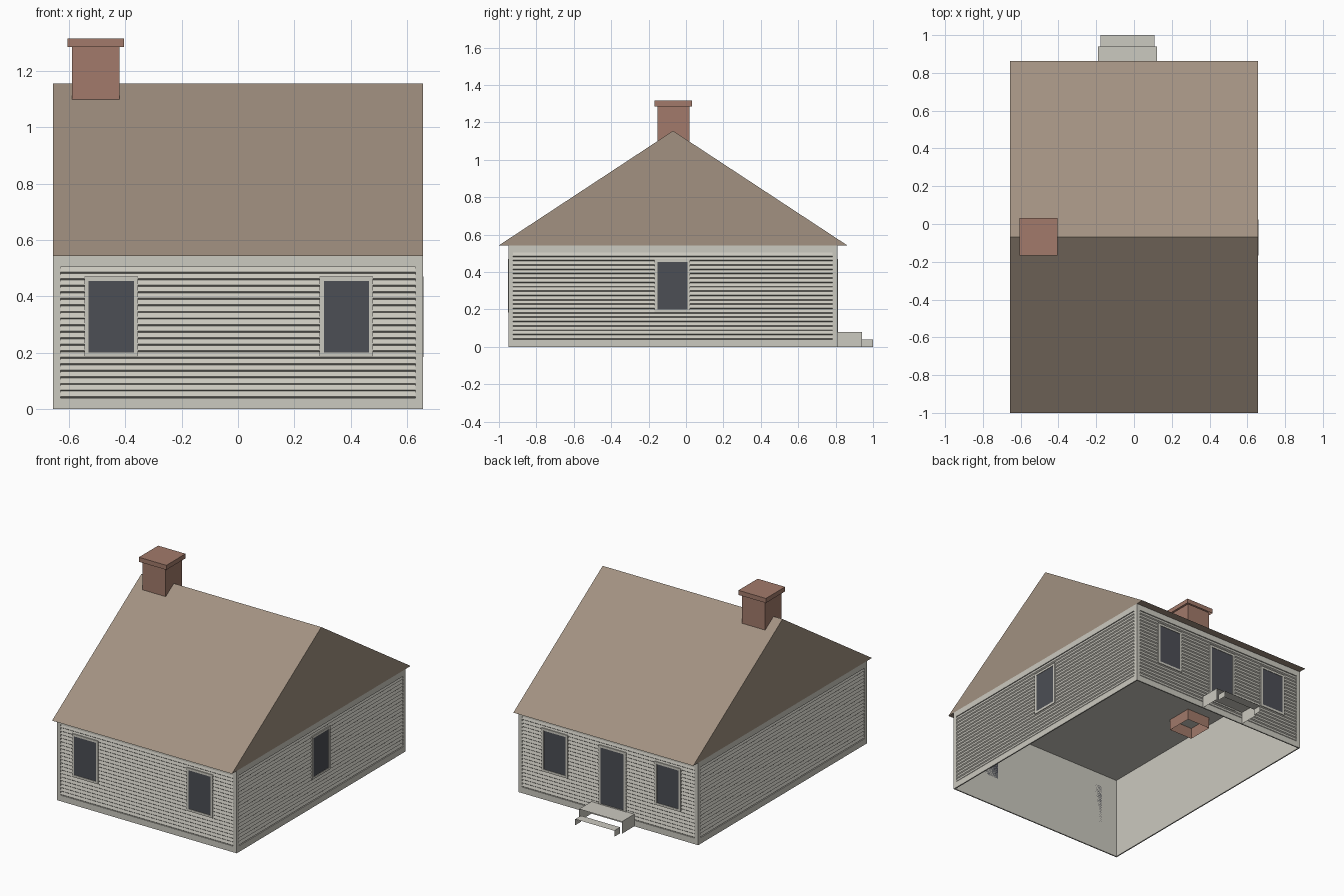
import bpy, bmesh
from mathutils import Vector

cube = bpy.data.objects.get("Cube")
if cube:
    bpy.data.objects.remove(cube, do_unlink=True)


def material(name, rgb):
    m = bpy.data.materials.new(name)
    m.use_nodes = True
    m.diffuse_color = (*rgb, 1)
    bsdf = m.node_tree.nodes["Principled BSDF"]
    bsdf.inputs["Base Color"].default_value = (*rgb, 1)
    bsdf.inputs["Roughness"].default_value = 0.9
    return m


PAINT = material("off_white_paint", (0.60, 0.585, 0.525))
ROOF = material("brown_shingle", (0.36, 0.285, 0.22))
BRICK = material("red_brick", (0.36, 0.195, 0.145))
GLASS = material("dark_glass", (0.072, 0.077, 0.09))


def finish(name, bm, mat):
    mesh = bpy.data.meshes.new(name)
    bm.to_mesh(mesh)
    bm.free()
    mesh.materials.append(mat)
    obj = bpy.data.objects.new(name, mesh)
    bpy.context.collection.objects.link(obj)
    return obj


def box(name, lo, hi, mat, drop=()):
    """Box between two corners, leaving out the faces that point along drop."""
    bm = bmesh.new()
    bmesh.ops.create_cube(bm, size=1)
    lost = [f for f in bm.faces if any(f.normal.dot(Vector(d)) > 0.9 for d in drop)]
    bmesh.ops.delete(bm, geom=lost, context='FACES')
    for v in bm.verts:
        v.co = Vector([a + (b - a) * (c + 0.5) for a, b, c in zip(lo, hi, v.co)])
    return finish(name, bm, mat)


DOWN, UP, BACK, FRONT = (0, 0, -1), (0, 0, 1), (0, 1, 0), (0, -1, 0)
HX, Y0, Y1, TOP = 0.656, -0.95, 0.81, 0.543
SKIN = 0.008

# Each wall maps (along, height, outward offset) to the world
WALLS = {
    "front": (-HX, HX, lambda u, z, d: (u, Y0 - d, z)),
    "back": (-HX, HX, lambda u, z, d: (u, Y1 + d, z)),
    "left": (Y0, Y1, lambda u, z, d: (HX + d, u, z)),
    "right": (Y0, Y1, lambda u, z, d: (-HX - d, u, z)),
}


def wall_box(name, wall, u0, u1, z0, z1, d0, d1, mat):
    at = WALLS[wall][2]
    a, b = at(u0, z0, d0), at(u1, z1, d1)
    return box(name, [min(p) for p in zip(a, b)], [max(p) for p in zip(a, b)], mat)


def siding(wall, u0, u1, z0, z1, rows):
    """Lapped boards as one zigzag sheet."""
    at = WALLS[wall][2]
    step = (z1 - z0) / rows
    profile = []
    for i in range(rows):
        profile += [(z0 + i * step, -0.007), (z0 + i * step + 0.005, -0.001)]
    profile.append((z1, -0.007))
    bm = bmesh.new()
    ends = [[bm.verts.new(at(u, z, d)) for u in (u0, u1)] for z, d in profile]
    for (a, b), (c, e) in zip(ends, ends[1:]):
        bm.faces.new((a, b, e, c))
    # Make the faces point out of the house
    out = Vector(at(0, 0, 1)) - Vector(at(0, 0, 0))
    bm.normal_update()
    for f in bm.faces:
        if f.normal.dot(out) < 0:
            f.normal_flip()
    return finish(wall + "_siding", bm, PAINT)


def opening(name, wall, u, z0, z1, width=0.19, border=0.015):
    """Glazed pane with a raised frame around it."""
    a, b = u - width / 2, u + width / 2
    frame = [(a, a + border, z0, z1), (b - border, b, z0, z1),
             (a + border, b - border, z1 - border, z1),
             (a + border, b - border, z0, z0 + border)]
    for side, f in zip(("side_a", "side_b", "head", "sill"), frame):
        wall_box(f"{name}_{side}", wall, *f, -SKIN, 0.003, PAINT)
    wall_box(name + "_pane", wall, a + border, b - border,
             z0 + border, z1 - border, -SKIN, 0.0005, GLASS)


# House shell, open underneath
box("house_shell", (-HX + SKIN, Y0 + SKIN, 0), (HX - SKIN, Y1 - SKIN, TOP - 0.002),
    PAINT, [DOWN])

# Flat trim and lapped boards on every wall
EDGE = 0.026
for wall, (u0, u1, at) in WALLS.items():
    wall_box(wall + "_base_trim", wall, u0, u1, 0, 0.04, -SKIN, 0, PAINT)
    wall_box(wall + "_top_trim", wall, u0, u1, 0.505, TOP, -SKIN, 0, PAINT)
    wall_box(wall + "_corner_a", wall, u0, u0 + EDGE, 0.04, 0.505, -SKIN, 0, PAINT)
    wall_box(wall + "_corner_b", wall, u1 - EDGE, u1, 0.04, 0.505, -SKIN, 0, PAINT)
    siding(wall, u0 + EDGE, u1 - EDGE, 0.04, 0.505, 20)

# Windows and door
for i, (wall, u) in enumerate([("front", -0.45), ("front", 0.385), ("left", -0.0725),
                               ("back", -0.435), ("back", 0.39)]):
    opening(f"{wall}_window_{i + 1}", wall, u, 0.185, 0.47)
opening("back_door", "back", -0.03, 0.07, 0.47, 0.2)

# Gable roof as a solid prism
bm = bmesh.new()
section = [(-1, TOP), (0.862, TOP), (-0.069, 1.155)]
near, far = ([bm.verts.new((x, y, z)) for y, z in section] for x in (-HX, HX))
bm.faces.new(near)
bm.faces.new(far)
for i in range(3):
    j = (i + 1) % 3
    bm.faces.new((near[i], near[j], far[j], far[i]))
bmesh.ops.recalc_face_normals(bm, faces=bm.faces)
finish("roof", bm, ROOF)

# Chimney shaft with a hollow cap
box("chimney_shaft", (-0.59, -0.153, 0.468), (-0.42, 0.018, 1.29), BRICK, [DOWN, UP])
box("chimney_cap", (-0.605, -0.168, 1.286), (-0.405, 0.032, 1.316), BRICK, [DOWN])

# Open back steps: treads with side panels and no risers
box("upper_step", (-0.19, Y1, 0), (0.122, 0.94, 0.08), PAINT, [DOWN, BACK, FRONT])
box("lower_step", (-0.177, 0.94, 0), (0.108, 1.0, 0.04), PAINT, [DOWN, BACK, FRONT])
